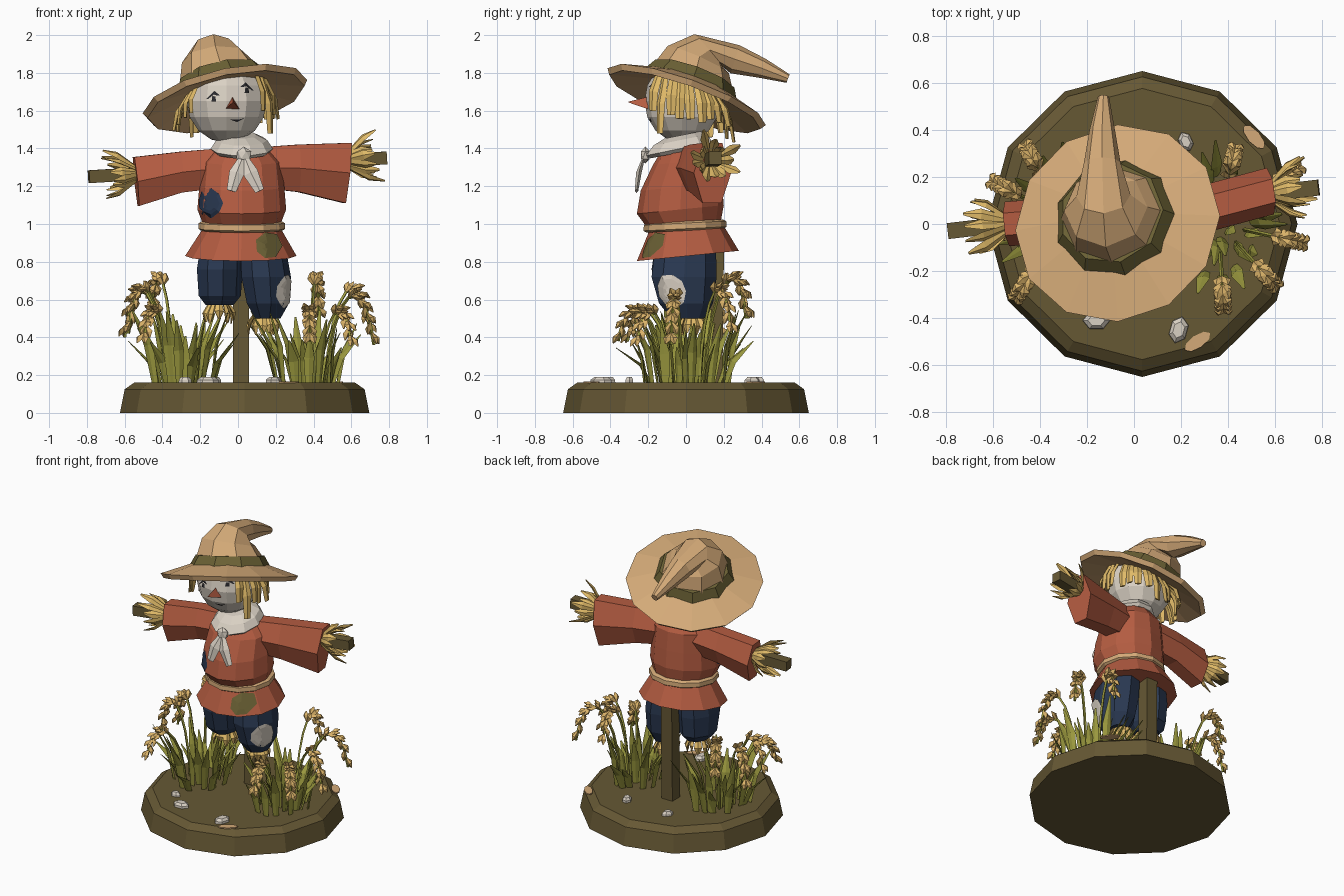
import bpy, bmesh, math, random
from mathutils import Vector as V
from mathutils.bvhtree import BVHTree

if "Cube" in bpy.data.objects:
    bpy.data.objects.remove(bpy.data.objects["Cube"])
random.seed(4)
R = random.uniform
X, Y, Z = V((1, 0, 0)), V((0, 1, 0)), V((0, 0, 1))


def mat(name, *rgb):
    m = bpy.data.materials.new(name)
    m.diffuse_color = [((c / 255 + .055) / 1.055) ** 2.4 for c in rgb] + [1]
    m.use_nodes = True
    m.node_tree.nodes["Principled BSDF"].inputs["Base Color"].default_value = m.diffuse_color
    return m


TAN, RED, NAVY = mat("hat_tan", 212, 170, 120), mat("jacket_red", 180, 92, 65), mat("trouser_navy", 42, 57, 82)
CREAM, STRAW, GRASS = mat("cloth_cream", 218, 209, 196), mat("straw_yellow", 224, 186, 104), mat("leaf_green", 154, 152, 62)
EARTH, MOSS = mat("earth_brown", 102, 88, 52), mat("moss_olive", 106, 96, 52)
WHEAT, DARK = mat("wheat_gold", 220, 180, 106), mat("dark_thread", 42, 42, 46)


def ring(c, n, ra, rb=None, k=12, ref=X, phase=0):
    """Ellipse of k points round c, facing n; ra runs along ref."""
    n = V(n).normalized()
    u = (ref - n * ref.dot(n)).normalized()
    v, rb = n.cross(u), ra if rb is None else rb
    a = [2 * math.pi * (i + phase) / k for i in range(k)]
    return [V(c) + u * ra * math.cos(t) + v * rb * math.sin(t) for t in a]


def loft(bm, rings):
    """Capped skin through equal-sized rings."""
    vs = [[bm.verts.new(p) for p in r] for r in rings]
    k = len(vs[0])
    for a, b in zip(vs, vs[1:]):
        for i in range(k):
            bm.faces.new((a[i], a[(i + 1) % k], b[(i + 1) % k], b[i]))
    bm.faces.new(vs[0][::-1])
    bm.faces.new(vs[-1])


def ribbon(bm, pts, widths, side, thick=.25):
    """Flat strand with a diamond section along pts."""
    pts = [V(p) for p in pts]
    rs = []
    for i, (p, w) in enumerate(zip(pts, widths)):
        d = pts[min(i + 1, len(pts) - 1)] - pts[max(i - 1, 0)]
        rs.append(ring(p, d, w / 2, w * thick, 4, V(side)))
    loft(bm, rs)


def finish(name, bm, *mats):
    bmesh.ops.recalc_face_normals(bm, faces=bm.faces[:])
    me = bpy.data.meshes.new(name)
    bm.to_mesh(me)
    bm.free()
    for m in mats:
        me.materials.append(m)
    ob = bpy.data.objects.new(name, me)
    bpy.context.collection.objects.link(ob)
    return ob


def solid(name, m, rings):
    bm = bmesh.new()
    loft(bm, rings)
    return finish(name, bm, m)


def stack(rows, k=12, tilt=0):
    """Horizontal ellipses from (cx, cy, z, rx, ry), sheared in z along y."""
    rs = [ring((x, y, z), Z, rx, ry, k) for x, y, z, rx, ry in rows]
    return [[p + Z * p.y * tilt for p in r] for r in rs]


def decal(name, ob, m, c, d, outline):
    """Thin plate draped on ob, seen along direction d."""
    d = V(d).normalized()
    u = d.cross(Z).normalized()
    tree = BVHTree.FromPolygons([v.co for v in ob.data.vertices], [p.vertices[:] for p in ob.data.polygons])

    def drape(a, b):
        o = V(c) + u * a + Z * b - d
        hit, n = tree.ray_cast(o, d)[:2]
        if hit is None:
            hit, n = tree.find_nearest(V(c))[:2]
        return hit - d * .008
    bm = bmesh.new()
    loops = [[bm.verts.new(drape(a * s, b * s)) for a, b in outline] for s in (.25, .5, .75, 1)]
    bm.faces.new(loops[0])
    k = len(outline)
    for p, q in zip(loops, loops[1:]):
        for i in range(k):
            bm.faces.new((p[i], q[i], q[(i + 1) % k], p[(i + 1) % k]))
    return finish(name, bm, m)


def blob(r, k=9):
    return [(r * R(.92, 1.1) * math.cos(2 * math.pi * i / k), r * R(.95, 1.15) * math.sin(2 * math.pi * i / k)) for i in range(k)]


# ground disc with stones and bare patches
base = solid("ground_base", EARTH, [ring((.035, 0, z), Z, r, r * .985) for r, z in ((.66, 0), (.635, .125), (.585, .16))])
bm = bmesh.new()
for x, y, r, a in ((-.16, -.41, .06, 0), (.19, -.45, .06, 1.3), (.22, .35, .045, 2), (-.28, -.3, .035, 0), (-.12, .38, .04, 1)):
    loft(bm, [ring((x, y, z), Z, r * s, r * s * .7, 6, V((math.cos(a), math.sin(a), 0))) for z, s in ((.15, 1), (.175, .95), (.19, .6))])
finish("stones", bm, CREAM)
for x, y, a in ((.27, -.5, .6), (.51, .37, -.85)):
    d = V((math.cos(a), math.sin(a), 0))
    solid("bare_patch", TAN, [ring((x, y, z), Z, .065, .028, 8, d) for z in (.158, .166)])

# post and crossbar
solid("post", EARTH, [ring((.015, y, z), Z, .06, k=4, phase=.5) for y, z in ((.15, .14), (.16, .97))])
A, B = V((-.79, -.03, 1.25)), V((.785, .155, 1.35))
solid("crossbar", EARTH, [ring(p, B - A, .048, k=4, ref=Z, phase=.5) for p in (A, B)])

# trousers
solid("left_leg", NAVY, stack([(-.1, 0, .57, .075, .1), (-.1, 0, .62, .115, .15), (-.1, -.01, .76, .125, .175), (-.09, 0, .92, .11, .16)], 9))
leg = solid("right_leg", NAVY, stack([(.155, .01, .5, .07, .09), (.155, 0, .58, .115, .145), (.145, -.01, .72, .135, .175), (.125, 0, .92, .12, .16)], 9))
decal("knee_patch", leg, CREAM, (.245, -.075, .645), (-.85, .5, 0), blob(.085))

# jacket, belt and sleeves
jacket = solid("jacket", RED, stack([(.015, .01, .83, .295, .27), (.02, 0, .97, .21, .2), (.02, -.01, 1.0, .205, .195),
               (.02, -.03, 1.08, .235, .23), (.02, -.025, 1.2, .225, .215), (.02, 0, 1.33, .21, .175), (.02, 0, 1.43, .11, .11)], 12, .1))
solid("belt", TAN, stack([(.02, -.005, .965, .215, .205), (.02, -.005, .975, .23, .22), (.02, -.005, 1.005, .228, .218), (.02, -.005, 1.015, .21, .2)], 12, .05))
solid("left_sleeve", RED, [ring(c, n, a, b, 6, Z, .5) for c, n, a, b in (
    ((-.05, .02, 1.3), (-1, 0, 0), .12, .1), ((-.3, .02, 1.275), (-1, -.1, 0), .125, .095), ((-.54, 0, 1.225), (-1, -.1, -.1), .15, .095))])
solid("right_sleeve", RED, [ring(c, n, a, b, 6, Z, .5) for c, n, a, b in (
    ((.08, .02, 1.3), (1, 0, 0), .12, .1), ((.32, .07, 1.295), (1, .15, 0), .145, .1), ((.58, .14, 1.27), (1, .15, -.1), .185, .1))])
decal("chest_patch", jacket, NAVY, (-.155, 0, 1.11), Y, blob(.072))
decal("hem_patch", jacket, MOSS, (.16, 0, .885), Y, blob(.07, 7))

# straw sticking out of cuffs and trouser legs
bm = bmesh.new()
for c, d, n, length, r0, flare in ((V((-.53, 0, 1.265)), A - B, 13, .17, .04, .5), (V((.57, .13, 1.335)), B - A, 13, .18, .04, .55),
                                   (V((-.1, .01, .59)), -Z, 10, .11, .055, .2), (V((.13, .03, .53)), -Z, 10, .11, .05, .2)):
    d = d.normalized()
    for p in ring(c, d, r0, k=n, ref=Y):
        o = (p - c).normalized()
        s, f, L = d.cross(o) + o * R(-.5, .5), flare * R(.4, 1.4), length * R(.75, 1.1)
        e = p + d * L + o * L * f
        ribbon(bm, [p - o * .01, p.lerp(e, .6) + o * .012, e], (.03, .052, .014), s, .2)
finish("straw_stuffing", bm, STRAW)

# neckerchief
solid("neckerchief", CREAM, stack([(.02, -.03, 1.385, .145, .165), (.02, -.035, 1.405, .165, .185), (.02, -.03, 1.45, .135, .15), (.01, -.02, 1.475, .09, .1)], 10, .2))
bm = bmesh.new()
bmesh.ops.create_icosphere(bm, subdivisions=1, radius=.045)
for v in bm.verts:
    v.co = V((.03, -.215, 1.365)) + V((v.co.x, v.co.y * .6, v.co.z))
for x in (-.035, .115):
    ribbon(bm, [(.03, -.22, 1.365), ((x + .02) / 2, -.25, 1.27), (x, -.262, 1.175)], (.03, .08, .05), X, .18)
finish("neckerchief_knot", bm, CREAM)

# head with face
C = V((-.06, -.02, 1.65))
bm = bmesh.new()
bmesh.ops.create_uvsphere(bm, u_segments=12, v_segments=8, radius=1)
for v in bm.verts:
    v.co = C + V((v.co.x * .212, v.co.y * .2, v.co.z * .22))
head = finish("head", bm, CREAM)
for x, z, s in ((-.13, 1.665, 1), (.045, 1.71, -1)):
    decal("eye", head, DARK, (x, 0, z), Y, [(-.01, -.016), (.014, -.016), (.01, .01), (-.006, .012)])
    decal("eyelid", head, DARK, (x, 0, z + .018), Y, [(-.036 * s, -.02), (-.03 * s, -.022), (.004 * s, .012), (.036 * s, -.004), (.004 * s, .022)])
decal("mouth", head, DARK, (-.005, 0, 1.55), Y, [(-.042, .004), (0, -.01), (.042, .012), (.01, .003)])
solid("nose", RED, [ring(c, Y, r, k=3, ref=Z) for c, r in (((-.03, -.2, 1.63), .044), ((-.025, -.305, 1.645), .003))])

# straw hair hanging below the hat
bm = bmesh.new()
for i in range(21):
    a = math.radians(50 + 260 * i / 20 + R(-3, 3))
    o = V((math.sin(a), -math.cos(a), 0))
    back = .5 + .5 * o.y
    p = C + V((o.x * .2, o.y * .19, 0))
    p.z = 1.71 + .22 * (p.x + .08) - .33 * (p.y - .02)
    e = C + o * R(.23, .285)
    e.z = 1.56 - .09 * back + R(-.06, .07)
    ribbon(bm, [p, p.lerp(e, .5) + o * .022, e], (.045, .058, .042), o.cross(Z) + o * R(-.3, .3), .2)
finish("straw_hair", bm, STRAW)

# hat: tilted brim, band and crown bent backwards
N, H = V((-.21, .33, .92)).normalized(), V((-.08, .02, 1.72))
solid("hat_brim", TAN, [ring(H + N * h, N, r) for r, h in ((.2, -.02), (.425, -.08), (.445, -.05), (.24, .02))])
solid("hat_band", MOSS, [ring(H + N * h, N, r, k=9) for h, r in ((0, .268), (.075, .225))])
solid("hat_crown", TAN, [ring(c, n, r, k=8) for c, n, r in (
    (H + N * .06, N, .222), ((-.12, .065, 1.87), (-.1, .4, .9), .178), ((-.13, .12, 1.918), (-.05, .75, .65), .115),
    ((-.135, .26, 1.872), (0, .95, -.3), .078), ((-.135, .40, 1.825), (0, .9, -.42), .054), ((-.13, .54, 1.77), (0, .93, -.36), .024))])

# two clumps of grass with drooping wheat ears
leaves, ears = bmesh.new(), bmesh.new()
TIPS = {(-.29, .02): ((-.46, .33, .5), (-.6, .18, .4), (-.58, -.04, .42), (-.5, -.31, .38)),
        (.36, .0): ((.43, .32, .5), (.7, .24, .42), (.72, -.08, .36), (.38, -.36, .38), (.6, -.26, .36))}
for (cx, cy), tips in TIPS.items():
    for i in range(30):
        a, r = i * 2.4, math.sqrt(R(.02, 1))
        o = V((math.cos(a), math.sin(a), 0))
        p = V((cx, cy, .14)) + V((o.x * .17, o.y * .22, 0)) * r
        h, lean = R(.2, .42), R(.03, .15) * (.4 + r)
        side = o.cross(Z) + V((R(-.6, .6), R(-.6, .6), 0))
        ribbon(leaves, [p, p + o * lean * .3 + Z * h * .55, p + o * lean + Z * h], (.036, .058, .01), side, .15)
    for t in tips:
        p0, p3 = V((cx, cy, .14)), V(t)
        p0 = p0.lerp(V((t[0], t[1], .14)), .3)
        p1, p2 = p0.lerp(p3, .1), p0.lerp(p3, .8)
        front = t[1] < -.2
        p1.z, p2.z = (.55, .68) if front else (.68, p3.z + .42)

        def arc(s):
            return p0 * (1 - s) ** 3 + p1 * 3 * s * (1 - s) ** 2 + p2 * 3 * s * s * (1 - s) + p3 * s ** 3
        side = (p3 - p0).cross(Z).normalized()
        ribbon(leaves, [arc(s / 8) for s in range(9)], [.018] * 9, side, .5)
        for j in range(9):
            s = .5 + .056 * j
            q, d = arc(s), (arc(s + .02) - arc(s)).normalized()
            for w in (-1, 1):
                o = side * w * .6 + d.cross(side) * (.5 if j % 2 else -.5)
                g = q + d * .06 + o * .042
                ribbon(ears, [q, q.lerp(g, .55) + o * .008, g], (.016, .044, .008), side + d * .1, .35)
finish("grass", leaves, GRASS)
finish("wheat_ears", ears, WHEAT)
